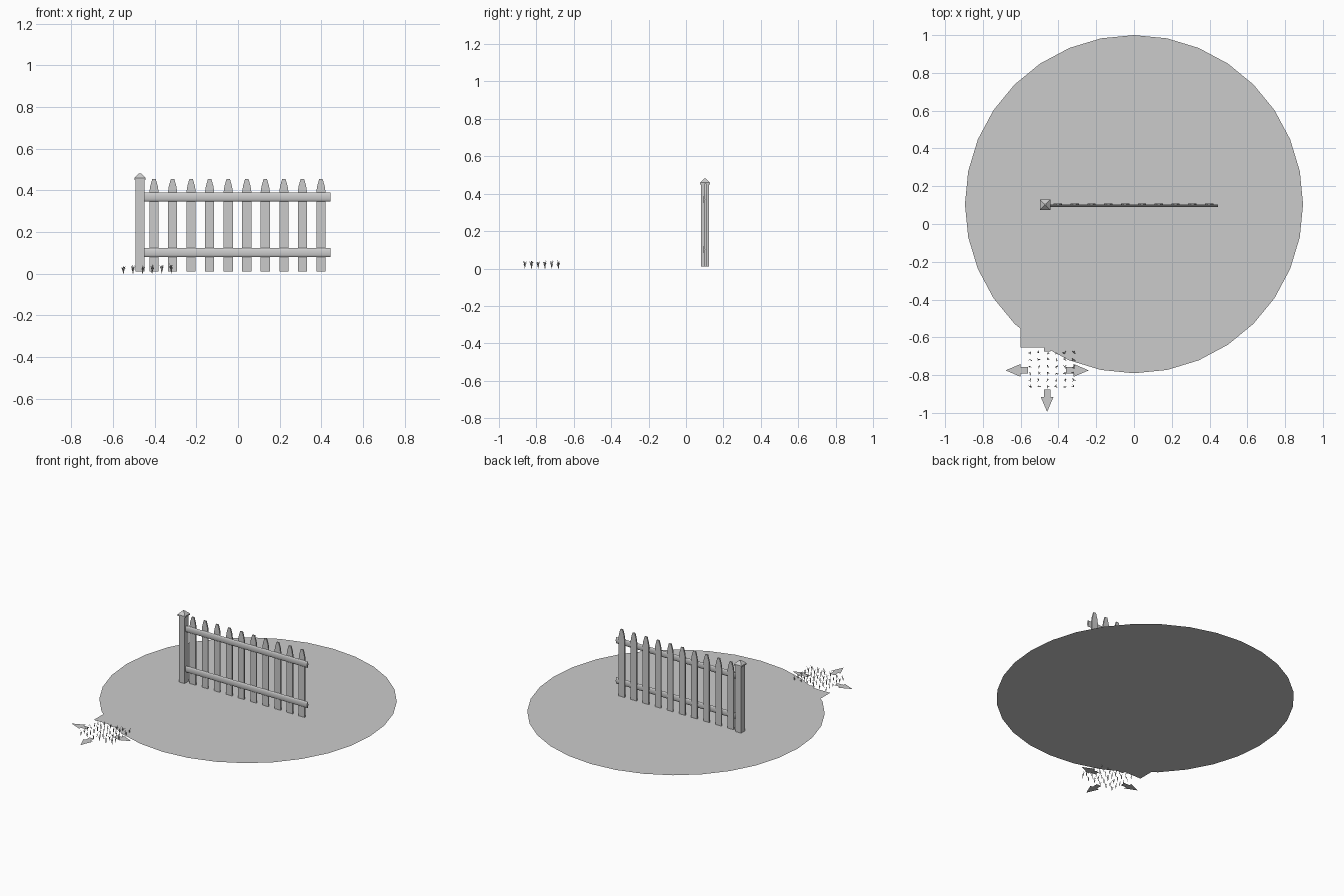
import bpy, bmesh, random
from math import sin, cos, pi, radians
from mathutils import Matrix, Vector

random.seed(4)
GROUND = 0.01

if "Cube" in bpy.data.objects:
    bpy.data.objects.remove(bpy.data.objects["Cube"], do_unlink=True)


def finish(name, bm, smooth=False):
    mesh = bpy.data.meshes.new(name)
    bm.to_mesh(mesh)
    bm.free()
    obj = bpy.data.objects.new(name, mesh)
    bpy.context.collection.objects.link(obj)
    if smooth:
        bpy.ops.object.select_all(action='DESELECT')
        obj.select_set(True)
        bpy.context.view_layer.objects.active = obj
        bpy.ops.object.shade_smooth_by_angle(angle=radians(50))
    return obj


def prism(name, points, offset=None, smooth=False):
    """Flat polygon, extruded along offset when one is given."""
    bm = bmesh.new()
    face = bm.faces.new([bm.verts.new(p) for p in points])
    if offset:
        result = bmesh.ops.extrude_face_region(bm, geom=[face], use_keep_orig=True)
        moved = [v for v in result["geom"] if isinstance(v, bmesh.types.BMVert)]
        bmesh.ops.translate(bm, vec=Vector(offset), verts=moved)
        bmesh.ops.recalc_face_normals(bm, faces=bm.faces)
    return finish(name, bm, smooth)


# Round lawn with a small square patch at its front left edge
cx, cy, radius, sides = 0, 0.105, 0.895, 32
prism("lawn_disc", [(cx + radius * cos(2 * pi * i / sides),
                     cy + radius * sin(2 * pi * i / sides), GROUND) for i in range(sides)])
prism("lawn_patch", [(x, y, GROUND) for x, y in
                     ((-0.6, -0.655), (-0.47, -0.655), (-0.47, -0.5), (-0.6, -0.5))])

# Square gate post: shaft, overhanging cap and blunt pyramid top
bm = bmesh.new()
levels = [(0.021, GROUND), (0.021, 0.45), (0.027, 0.45), (0.027, 0.459), (0.005, 0.481)]
rings = []
for half, z in levels:
    rings.append([bm.verts.new((-0.47 + sx * half, 0.102 + sy * half, z))
                  for sx, sy in ((-1, -1), (1, -1), (1, 1), (-1, 1))])
for low, high in zip(rings, rings[1:]):
    for i in range(4):
        j = (i + 1) % 4
        bm.faces.new((low[i], low[j], high[j], high[i]))
bm.faces.new(rings[0][::-1])
bm.faces.new(rings[-1])
finish("fence_post", bm)

# Pointed pickets
half_outline = [(0.022, GROUND), (0.022, 0.393), (0.018, 0.42), (0.008, 0.455)]
outline = half_outline + [(-x, z) for x, z in reversed(half_outline)]
for n in range(10):
    px = -0.403 + 0.089 * n
    prism(f"picket_{n + 1}", [(px + x, 0.1, z) for x, z in outline], (0, 0.009, 0))

# Two rounded rails along the front of the pickets
for name, z in (("lower_rail", 0.101), ("upper_rail", 0.368)):
    section = [(-0.449, 0.097 + 0.006 * cos(2 * pi * i / 12), z + 0.021 * sin(2 * pi * i / 12))
               for i in range(12)]
    prism(name, section, (0.893, 0, 0), smooth=True)

# Four flat arrows pointing away from the grass plot
plot = Vector((-0.46, -0.775, GROUND))
half_arrow = [(0.1, -0.017), (0.14, -0.017), (0.14, -0.034), (0.22, 0)]
arrow = half_arrow + [(x, -y) for x, y in reversed(half_arrow[:-1])]
for n, side in enumerate(("left", "back", "right", "front")):
    turn = Matrix.Rotation(n * pi / 2, 3, 'Z')
    prism(f"{side}_arrow", [plot + turn @ Vector((x, y, 0.0005)) for x, y in arrow])

# Grid of small grass tufts made of thin bent blades
bm = bmesh.new()
for col in range(6):
    for row in range(6):
        base = Vector((-0.55 + 0.046 * col, -0.862 + 0.036 * row, 0))
        for blade in range(4):
            angle = random.uniform(0, 2 * pi)
            lean = Vector((cos(angle), sin(angle), 0))
            side = Vector((-lean.y, lean.x, 0)) * 0.0018
            height = random.uniform(0.022, 0.04) + 0.002 * col
            mid = base + lean * 0.004 + Vector((0, 0, height * 0.65))
            tip = base + lean * 0.013 + Vector((0, 0, height))
            a, b, c, d, e = [bm.verts.new(p) for p in
                             (base - side, base + side, mid + side, mid - side, tip)]
            bm.faces.new((a, b, c, d))
            bm.faces.new((d, c, e))
finish("grass_tufts", bm)
